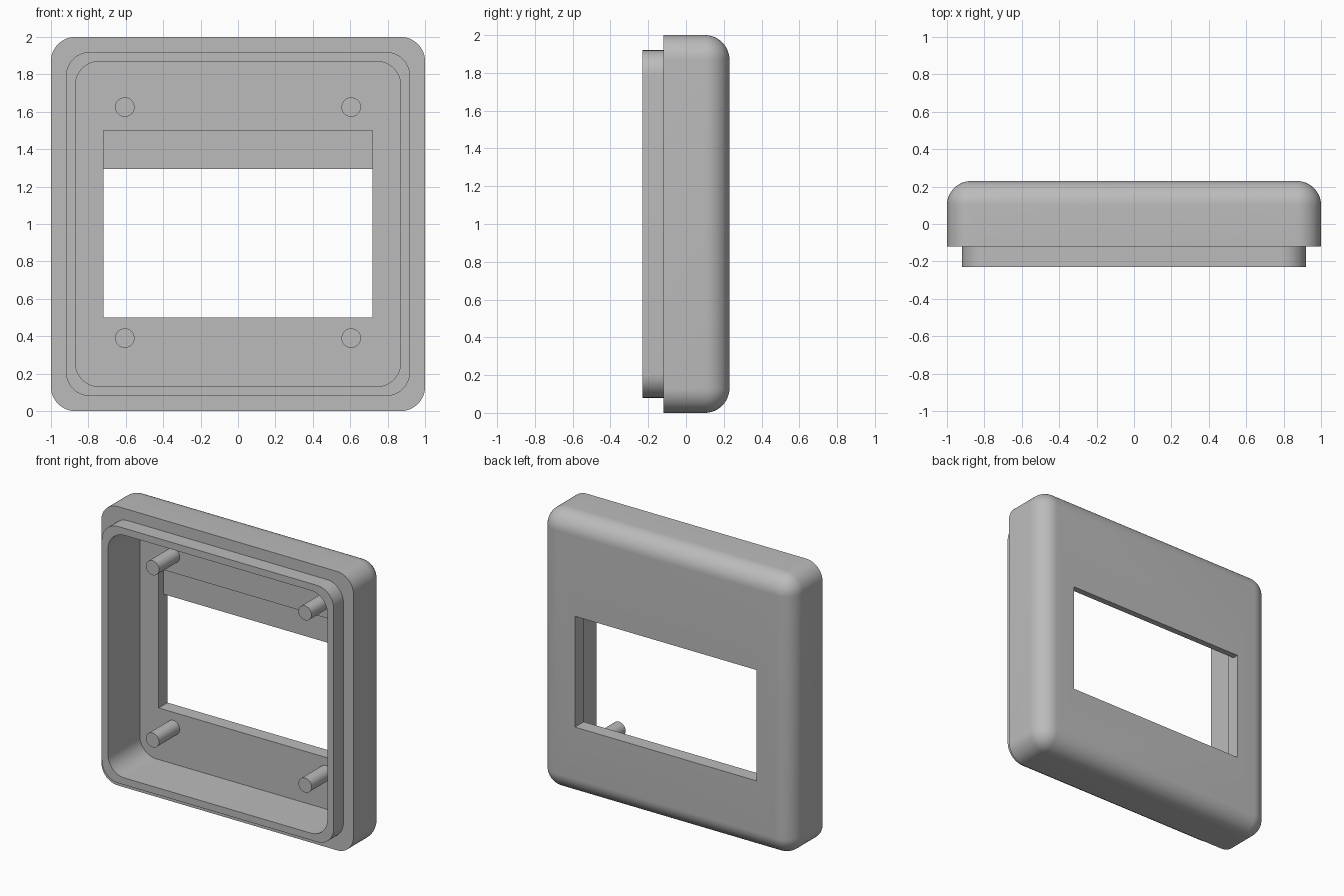
import bpy, bmesh, math
from mathutils import Matrix

if "Cube" in bpy.data.objects:
    bpy.data.objects.remove(bpy.data.objects["Cube"], do_unlink=True)

BACK, FLOOR, STEP = 0.23, 0.13, 0.185   # depth of back face, cavity floor, pocket
SHOULDER, RIM = -0.12, -0.23            # depth of body front and lip front
R = 0.13                                # corner and edge radius
SEGS = 12

grey = bpy.data.materials.new("plain_grey")
grey.use_nodes = True
grey.diffuse_color = (0.5, 0.5, 0.5, 1)
grey.node_tree.nodes["Principled BSDF"].inputs["Base Color"].default_value = (0.5, 0.5, 0.5, 1)


def make_object(name, bm):
    bmesh.ops.recalc_face_normals(bm, faces=bm.faces)
    mesh = bpy.data.meshes.new(name)
    bm.to_mesh(mesh)
    bm.free()
    mesh.materials.append(grey)
    obj = bpy.data.objects.new(name, mesh)
    bpy.context.collection.objects.link(obj)
    return obj


def rounded_ring(bm, half, radius, y):
    """Rounded square in the xz plane at depth y."""
    verts = []
    for corner in range(4):
        mid = math.pi / 4 + corner * math.pi / 2
        cx = math.copysign(half - radius, math.cos(mid))
        cz = math.copysign(half - radius, math.sin(mid))
        for i in range(SEGS + 1):
            a = (corner + i / SEGS) * math.pi / 2
            verts.append(bm.verts.new((cx + radius * math.cos(a), y, 1 + cz + radius * math.sin(a))))
    return verts


def box(name, x, z0, z1, y0, y1):
    bm = bmesh.new()
    size = Matrix.Diagonal((2 * x, y1 - y0, z1 - z0, 1))
    bmesh.ops.create_cube(bm, size=1, matrix=Matrix.Translation((0, (y0 + y1) / 2, (z0 + z1) / 2)) @ size)
    return make_object(name, bm)


def smooth(obj):
    bpy.ops.object.select_all(action="DESELECT")
    obj.select_set(True)
    bpy.context.view_layer.objects.active = obj
    bpy.ops.object.shade_smooth_by_angle(angle=math.radians(30))


# Hollow shell: cavity floor, lip, shoulder, then rounded back edge
sections = [(0.87, R, FLOOR), (0.87, R, RIM), (0.92, R, RIM), (0.92, R, SHOULDER), (1, R, SHOULDER)]
for i in range(SEGS + 1):
    t = i / SEGS * math.pi / 2
    sections.append((1 - R + R * math.cos(t), R * math.cos(t), BACK - R + R * math.sin(t)))
bm = bmesh.new()
rings = [rounded_ring(bm, *s) for s in sections]
count = len(rings[0])
for a, b in zip(rings, rings[1:]):
    for i in range(count):
        j = (i + 1) % count
        bm.faces.new((a[i], a[j], b[j], b[i]))
bm.faces.new(rings[0])
bm.faces.new(rings[-1])
bmesh.ops.remove_doubles(bm, verts=bm.verts, dist=1e-5)
shell = make_object("housing_shell", bm)

# Window through the back and the shallow pocket above it
cutters = [box("window_cutter", 0.72, 0.5, 1.295, 0, 0.4),
           box("pocket_cutter", 0.72, 0.5 + 0.2, 1.5, 0, STEP)]
for cutter in cutters:
    mod = shell.modifiers.new(cutter.name, "BOOLEAN")
    mod.operation, mod.solver, mod.object = "DIFFERENCE", "EXACT", cutter
    bpy.context.view_layer.objects.active = shell
    bpy.ops.object.modifier_apply(modifier=mod.name)
for cutter in cutters:
    bpy.data.objects.remove(cutter, do_unlink=True)
smooth(shell)

# Four mounting posts standing on the cavity floor
POST_FRONT = -0.105
for level, z in (("lower", 0.39), ("upper", 1.625)):
    for side, x in (("right", -0.605), ("left", 0.605)):
        bm = bmesh.new()
        place = Matrix.Translation((x, (POST_FRONT + FLOOR) / 2, z)) @ Matrix.Rotation(math.pi / 2, 4, "X")
        bmesh.ops.create_cone(bm, cap_ends=True, segments=32, radius1=0.052, radius2=0.052,
                              depth=FLOOR - POST_FRONT, matrix=place)
        smooth(make_object(f"{level}_{side}_post", bm))
